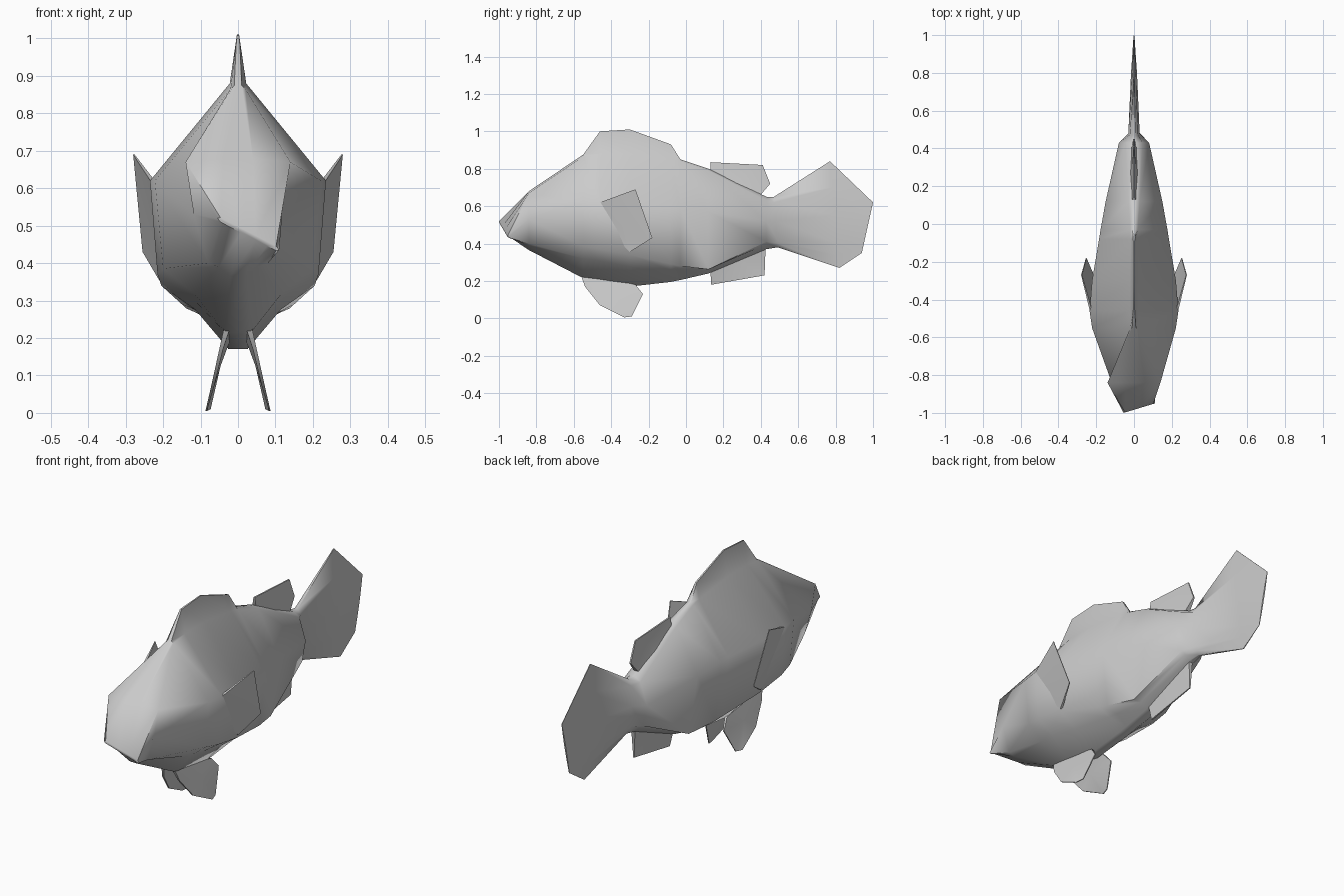
import bpy
import bmesh
import math
from mathutils import Vector

cube = bpy.data.objects.get("Cube")
if cube:
    bpy.data.objects.remove(cube, do_unlink=True)

# One plain colour for the whole fish
grey = bpy.data.materials.new("plain grey")
grey.use_nodes = True
colour = (0.6, 0.6, 0.6, 1)
grey.diffuse_color = colour
grey.node_tree.nodes["Principled BSDF"].inputs["Base Color"].default_value = colour


def finish(bm, name, angle):
    """Turn a bmesh into a shaded object with outward normals."""
    bmesh.ops.recalc_face_normals(bm, faces=bm.faces[:])
    mesh = bpy.data.meshes.new(name)
    bm.to_mesh(mesh)
    bm.free()
    mesh.materials.append(grey)
    obj = bpy.data.objects.new(name, mesh)
    bpy.context.collection.objects.link(obj)
    bpy.ops.object.select_all(action="DESELECT")
    obj.select_set(True)
    bpy.context.view_layer.objects.active = obj
    bpy.ops.object.shade_smooth_by_angle(angle=math.radians(angle))
    return obj


def bridge(bm, a, b):
    """Join two closed rings of vertices with quads."""
    n = len(a)
    for i in range(n):
        j = (i + 1) % n
        bm.faces.new((a[i], a[j], b[j], b[i]))


def mirrored(half):
    """Close a half cross-section into a full loop."""
    return half + [(-x, z) for x, z in reversed(half)]


def with_belly(half):
    """Add a hollowed point between the belly edge and the belly."""
    (x1, z1), (x2, z2) = half[-2:]
    hollow = ((x1 + x2) / 2, (z1 + z2) / 2 + .12 * (x1 - x2))
    return half[:-1] + [hollow, half[-1]]


def fin(name, outline, side=1):
    """Thin fin from (x, y, z, half thickness) points, fanned from a centre."""
    bm = bmesh.new()
    rings = []
    for s in (-1, 1):
        pts = [Vector((side * x + s * t, y, z)) for x, y, z, t in outline]
        ring = [bm.verts.new(p) for p in pts]
        middle = bm.verts.new(sum(pts, Vector()) / len(pts))
        for i in range(len(ring)):
            bm.faces.new((ring[i], ring[(i + 1) % len(ring)], middle))
        rings.append(ring)
    bridge(bm, *rings)
    return finish(bm, name, 60)


bm = bmesh.new()

# Mouth: a thin slanted lip between its two corners
corner_a, corner_b = Vector((-.055, -1, .52)), Vector((.11, -.95, .435))
lip = [(.12, .006), (.45, .006), (.5, 0), (.45, -.006), (.3, -.006), (.12, -.006)]
rings = [[bm.verts.new(corner_a.lerp(corner_b, .5 + h) + Vector((0, 0, dz)))
          for h, dz in mirrored(lip)]]

# Body, front dorsal fin and tail: y at top and bottom, then half
# cross-section (x, z) as ridge, ridge base, flank, belly edge, belly
sections = [
    (-.84, -.84, [(.04, .68), (.14, .67), (.118, .53), (.08, .4), (.02, .365)]),
    (-.55, -.55, [(.01, .875), (.02, .865), (.222, .62), (.2, .385), (.035, .215)]),
    (-.46, -.46, [(.004, 1), (.022, .88), (.235, .62), (.215, .37), (.03, .2)]),
    (-.3, -.3, [(.003, 1.01), (.022, .88), (.222, .61), (.205, .34), (.025, .17)]),
    (-.08, -.08, [(.004, .93), (.018, .85), (.185, .6), (.15, .29), (.026, .195)]),
    (-.03, -.03, [(.008, .85), (.02, .84), (.177, .59), (.14, .28), (.025, .205)]),
    (.12, .12, [(.01, .8), (.03, .79), (.15, .57), (.1, .262), (.02, .24)]),
    (.43, .43, [(.012, .65), (.045, .63), (.08, .52), (.06, .41), (.015, .37)]),
    (.47, .49, [(.008, .65), (.022, .62), (.03, .52), (.025, .42), (.008, .38)]),
    (.77, .82, [(.002, .84), (.01, .7), (.016, .55), (.01, .4), (.002, .27)]),
    (1, .94, [(.001, .62), (.003, .56), (.004, .5), (.003, .42), (.001, .35)]),
]
for y_top, y_bottom, half in sections:
    top, bottom = half[0][1], half[-1][1]
    rings.append([
        bm.verts.new((x, y_top + (y_bottom - y_top) * (top - z) / (top - bottom), z))
        for x, z in mirrored(with_belly(half))])
for a, b in zip(rings, rings[1:]):
    bridge(bm, a, b)
bm.faces.new(rings[0])
bm.faces.new(rings[-1])
finish(bm, "body_and_tail", 60)

# Small fins on the centre line
fin("rear_dorsal_fin", [
    (0, .13, .78, .012), (0, .13, .835, .004), (0, .41, .82, .003),
    (0, .45, .72, .004), (0, .39, .65, .015), (0, .25, .7, .025)])
fin("anal_fin", [
    (0, .13, .26, .02), (0, .135, .18, .004), (0, .42, .23, .003),
    (0, .425, .365, .01), (0, .44, .4, .015), (0, .28, .34, .02)])

# Paired side and belly fins
for label, side in (("left", 1), ("right", -1)):
    fin(label + "_pectoral_fin", [
        (.228, -.46, .62, .006), (.278, -.27, .69, .002),
        (.253, -.18, .43, .002), (.205, -.3, .355, .006),
        (.2, -.4, .45, .006)], side)
    fin(label + "_pelvic_fin", [
        (.03, -.56, .225, .008), (.045, -.54, .17, .005),
        (.068, -.46, .07, .004), (.085, -.33, .005, .002),
        (.075, -.29, .01, .002), (.05, -.23, .13, .003),
        (.035, -.27, .18, .006), (.025, -.4, .21, .01)], side)
